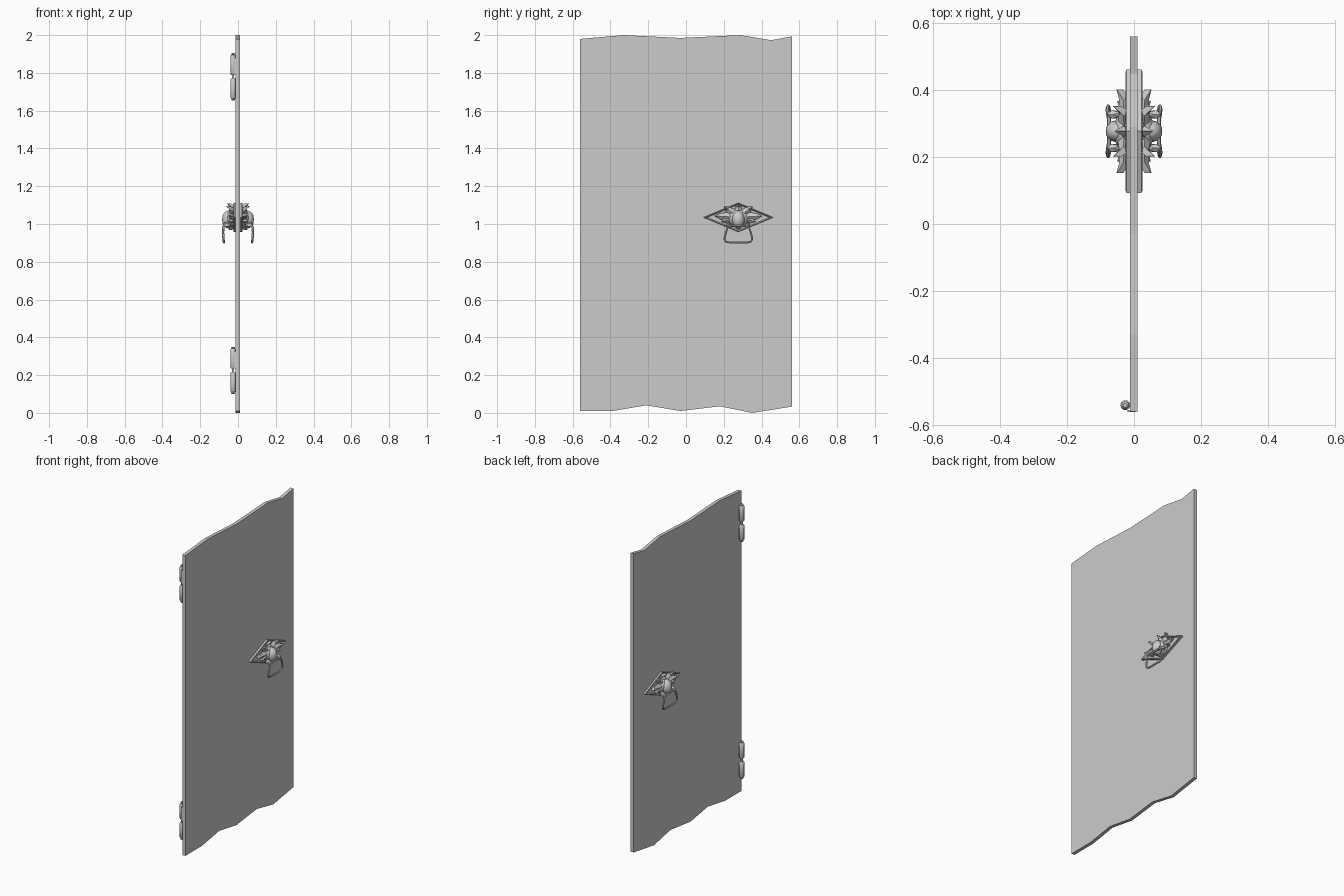
import bpy, bmesh, math
from mathutils import Vector, Matrix

if "Cube" in bpy.data.objects:
    bpy.data.objects.remove(bpy.data.objects["Cube"])

grey = bpy.data.materials.new("plain grey")
grey.diffuse_color = (0.6, 0.6, 0.6, 1)
grey.use_nodes = True
grey.node_tree.nodes["Principled BSDF"].inputs["Base Color"].default_value = grey.diffuse_color


def finish(name, bm, mirror=False, smooth=True):
    bmesh.ops.recalc_face_normals(bm, faces=bm.faces)
    me = bpy.data.meshes.new(name)
    bm.to_mesh(me)
    bm.free()
    me.materials.append(grey)
    ob = bpy.data.objects.new(name, me)
    bpy.context.collection.objects.link(ob)
    if smooth:
        bpy.context.view_layer.objects.active = ob
        ob.select_set(True)
        bpy.ops.object.shade_smooth_by_angle(angle=math.radians(35))
        ob.select_set(False)
    if mirror:
        ob.modifiers.new("both sides", 'MIRROR')
    return ob


def prism(bm, pts, x0, x1):
    """Extrude a (y, z) outline along x."""
    f = bm.faces.new([bm.verts.new((x0, y, z)) for y, z in pts])
    r = bmesh.ops.extrude_face_region(bm, geom=[f])
    vs = [v for v in r["geom"] if isinstance(v, bmesh.types.BMVert)]
    bmesh.ops.translate(bm, verts=vs, vec=(x1 - x0, 0, 0))


def lathe(bm, profile, x, y, n=10):
    """Spin an (r, z) profile round a vertical axis."""
    rings = [[bm.verts.new((x + r * math.cos(2 * math.pi * i / n),
                            y + r * math.sin(2 * math.pi * i / n), z))
              for i in range(n)] for r, z in profile]
    for a, b in zip(rings, rings[1:]):
        for i in range(n):
            bm.faces.new((a[i], a[(i + 1) % n], b[(i + 1) % n], b[i]))
    bm.faces.new(rings[0])
    bm.faces.new(rings[-1])


def tube(bm, pts, radius, n=6):
    """Sweep a closed round bar through points."""
    pts = [Vector(p) for p in pts]
    rings = []
    for i, p in enumerate(pts):
        t = (pts[(i + 1) % len(pts)] - pts[i - 1]).normalized()
        u = Vector((1, 0, 0))
        u = (u - t * u.dot(t)).normalized()
        w = t.cross(u)
        rings.append([bm.verts.new(p + radius * (u * math.cos(a) + w * math.sin(a)))
                      for a in (2 * math.pi * k / n for k in range(n))])
    for i, a in enumerate(rings):
        b = rings[(i + 1) % len(rings)]
        for k in range(n):
            bm.faces.new((a[k], a[(k + 1) % n], b[(k + 1) % n], b[k]))


def ball(bm, centre, size, sub=2):
    m = Matrix.Translation(centre) @ Matrix.Diagonal((*size, 1))
    bmesh.ops.create_icosphere(bm, subdivisions=sub, radius=1, matrix=m)


# door slab with worn top and bottom edges
top = [(-0.56, 1.98), (-0.33, 2.0), (-0.03, 1.985), (0.29, 2.0), (0.45, 1.973), (0.56, 1.993)]
bottom = [(0.56, 0.033), (0.35, 0.0), (0.18, 0.035), (-0.03, 0.01), (-0.21, 0.04),
          (-0.39, 0.01), (-0.56, 0.01)]
bm = bmesh.new()
prism(bm, top + bottom, -0.012, 0.01)
finish("door_slab", bm, smooth=False)

# hinges: two barrels, a pin with end knobs, and a thin leaf on the edge
for label, z in (("lower", 0.225), ("upper", 1.78)):
    bm = bmesh.new()
    for a in (z - 0.115, z + 0.01):
        lathe(bm, [(0.011, a), (0.015, a + 0.006), (0.015, a + 0.099), (0.011, a + 0.105)],
              -0.026, -0.541)
    lathe(bm, [(0.006, z - 0.125), (0.011, z - 0.12), (0.006, z - 0.113),
               (0.006, z + 0.113), (0.011, z + 0.12), (0.006, z + 0.125)], -0.026, -0.541)
    prism(bm, [(-0.562, z + 0.01), (-0.556, z + 0.01), (-0.556, z + 0.1), (-0.562, z + 0.1)],
          -0.02, 0.004)
    finish(label + "_hinge", bm)

# diamond backing plate with raised rim, passing through the door
CY, CZ = 0.277, 1.035


def diamond(s):
    return [(CY - 0.185 * s, CZ), (CY, CZ - 0.077 * s), (CY + 0.185 * s, CZ), (CY, CZ + 0.077 * s)]


bm = bmesh.new()
prism(bm, diamond(0.9), -0.018, 0.018)
finish("diamond_plate", bm, smooth=False)
bm = bmesh.new()
loops = [[bm.verts.new((x, y, z)) for y, z in diamond(s)]
         for s, x in ((1, 0.008), (1, 0.022), (0.96, 0.025), (0.86, 0.016))]
for a, b in zip(loops, loops[1:]):
    for i in range(4):
        bm.faces.new((a[i], a[(i + 1) % 4], b[(i + 1) % 4], b[i]))
finish("diamond_rim", bm, mirror=True, smooth=False)

# ornamental leaves curling outward around the boss
leaves = [(-0.125, 0.008, 0.024, 0.052), (-0.075, 0.058, 0.022, 0.062),
          (-0.09, -0.022, 0.02, 0.05), (0, 0.073, 0.022, 0.058), (0, -0.068, 0.024, 0.05)]
leaves += [(-a, b, w, x) for a, b, w, x in leaves if a]
bm = bmesh.new()
for dy, dz, width, tip_x in leaves:
    d = Vector((0, dy, dz))
    side = Vector((0, -dz, dy)).normalized()
    rows = []
    for t, w, x in ((0.1, 0.6, 0.05), (0.4, 1, 0.042), (0.75, 0.7, 0.04), (1, 0.08, tip_x)):
        c = Vector((x, CY, CZ)) + d * t
        out = Vector((0.012 * w, 0, 0))
        rows.append([bm.verts.new(p) for p in (
            c - side * width * w - out, c + out * 0.5, c + side * width * w - out,
            Vector((0.012 + 0.5 * (x - 0.012) * (t == 1), c.y, c.z)))])
    for a, b in zip(rows, rows[1:]):
        for i in range(4):
            bm.faces.new((a[i], a[(i + 1) % 4], b[(i + 1) % 4], b[i]))
    bm.faces.new(rows[0])
    bm.faces.new(rows[-1])
finish("ornament_leaves", bm, mirror=True)

# rounded boss with a pointed bud in the middle
bm = bmesh.new()
ball(bm, (0.02, CY, CZ - 0.005), (0.045, 0.06, 0.05))
ball(bm, (0.05, CY, CZ - 0.012), (0.036, 0.034, 0.048))
finish("boss", bm, mirror=True)

# lugs that carry the pull
bm = bmesh.new()
for s in (-1, 1):
    ball(bm, (0.06, CY + s * 0.05, 0.995), (0.024, 0.014, 0.016), 1)
finish("pull_lugs", bm, mirror=True)

# hanging pull
bm = bmesh.new()
half = [(0.074, 0.03, 0.99), (0.078, 0.055, 0.985), (0.079, 0.066, 0.955),
        (0.077, 0.074, 0.92), (0.075, 0.066, 0.907), (0.074, 0.045, 0.902)]
path = [(x, CY + y, z) for x, y, z in half] + [(x, CY - y, z) for x, y, z in reversed(half)]
tube(bm, path, 0.006)
finish("hanging_pull", bm, mirror=True)
